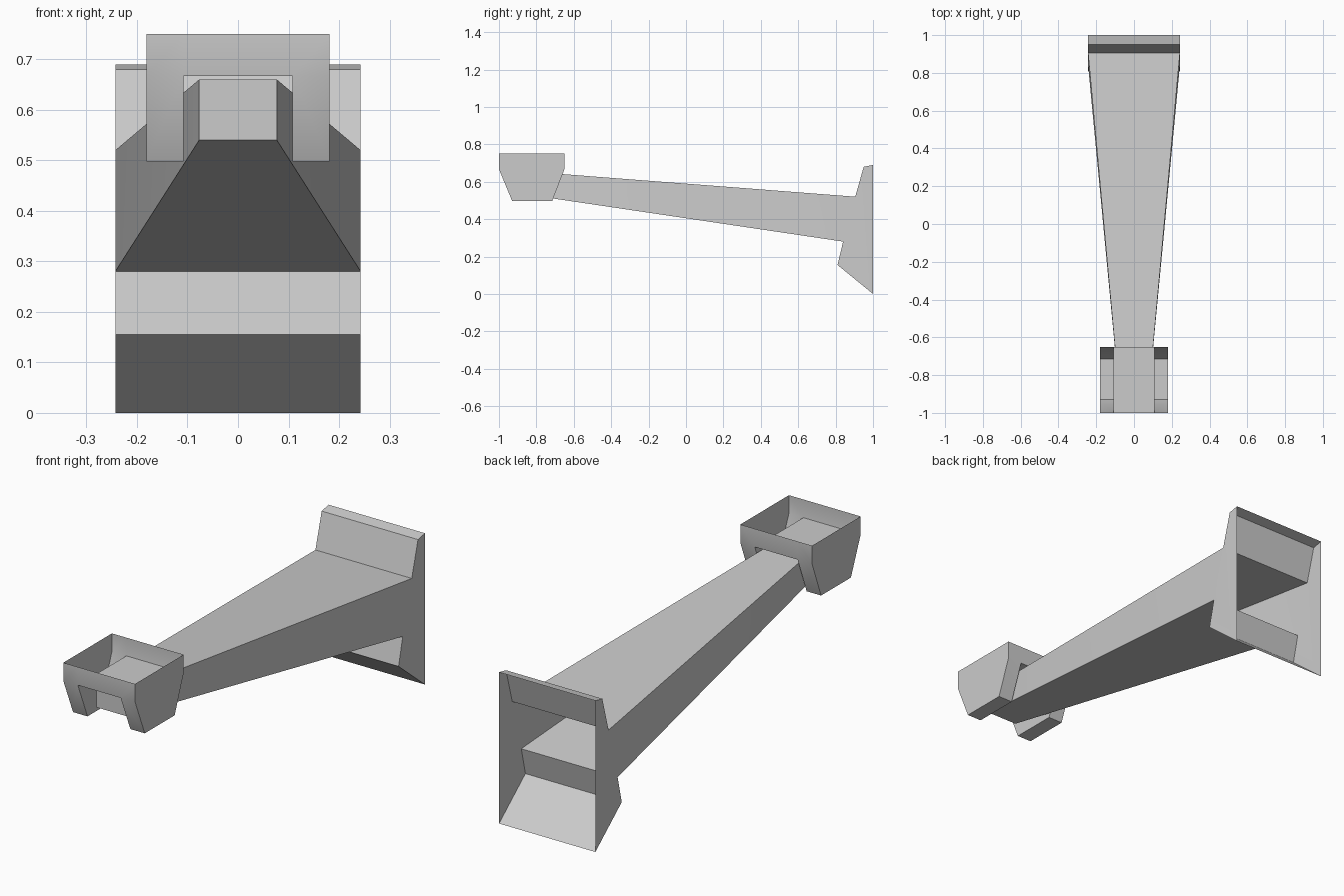
import bpy, bmesh

cube = bpy.data.objects.get("Cube")
if cube:
    bpy.data.objects.remove(cube, do_unlink=True)

grey = bpy.data.materials.new("plain grey")
grey.use_nodes = True
colour = (0.6, 0.6, 0.6, 1)
grey.diffuse_color = colour
grey.node_tree.nodes["Principled BSDF"].inputs["Base Color"].default_value = colour


def build(name, polygons):
    """Weld a list of polygons into one smooth-by-angle shell."""
    bm = bmesh.new()
    for poly in polygons:
        bm.faces.new([bm.verts.new(p) for p in poly])
    bmesh.ops.remove_doubles(bm, verts=bm.verts, dist=0.0005)
    bmesh.ops.recalc_face_normals(bm, faces=bm.faces)
    mesh = bpy.data.meshes.new(name)
    bm.to_mesh(mesh)
    bm.free()
    mesh.materials.append(grey)
    obj = bpy.data.objects.new(name, mesh)
    bpy.context.collection.objects.link(obj)
    bpy.ops.object.select_all(action='DESELECT')
    obj.select_set(True)
    bpy.context.view_layer.objects.active = obj
    bpy.ops.object.shade_smooth_by_angle(angle=0.52)


def strips(profile):
    """Bridge an open (half width, y, z) profile from side to side."""
    return [[(-a[0], *a[1:]), a, b, (-b[0], *b[1:])]
            for a, b in zip(profile, profile[1:])]


def both_sides(poly):
    return [poly, [(-x, y, z) for x, y, z in poly]]


# Hollow tapering arm with a flared mounting end, open at the back
W, N = 0.243, 0.077
upper = [(W, 1, 0.69), (W, 0.95, 0.68), (W, 0.905, 0.52)]
tip = [(N, -0.91, 0.66), (N, -0.91, 0.54)]
lower = [(W, 0.84, 0.28), (W, 0.81, 0.155), (W, 1, 0)]
build("bracket_arm",
      strips(upper + tip + lower)
      + both_sides(upper + lower)
      + both_sides([upper[-1], *tip, lower[0]]))

# Open-topped cup straddling the arm, with a raised channel along its floor
OUT, IN, TOP, MID, LOW = 0.181, 0.108, 0.75, 0.667, 0.498
belly = [(-1, MID), (-0.93, LOW), (-0.715, LOW), (-0.65, MID)]
rim = [(-0.65, TOP), (-1, TOP)]
cup = both_sides([(OUT, y, z) for y, z in belly + rim])
cup += both_sides([(IN, y, z) for y, z in belly])
for (y0, z0), (y1, z1) in zip(belly, belly[1:]):
    cup += both_sides([(IN, y0, z0), (OUT, y0, z0), (OUT, y1, z1), (IN, y1, z1)])
for y in (-1, -0.65):
    for a, b in ((-OUT, -IN), (-IN, IN), (IN, OUT)):
        cup.append([(a, y, MID), (b, y, MID), (b, y, TOP), (a, y, TOP)])
cup.append([(-IN, -1, MID), (IN, -1, MID), (IN, -0.65, MID), (-IN, -0.65, MID)])
build("end_cup", cup)
